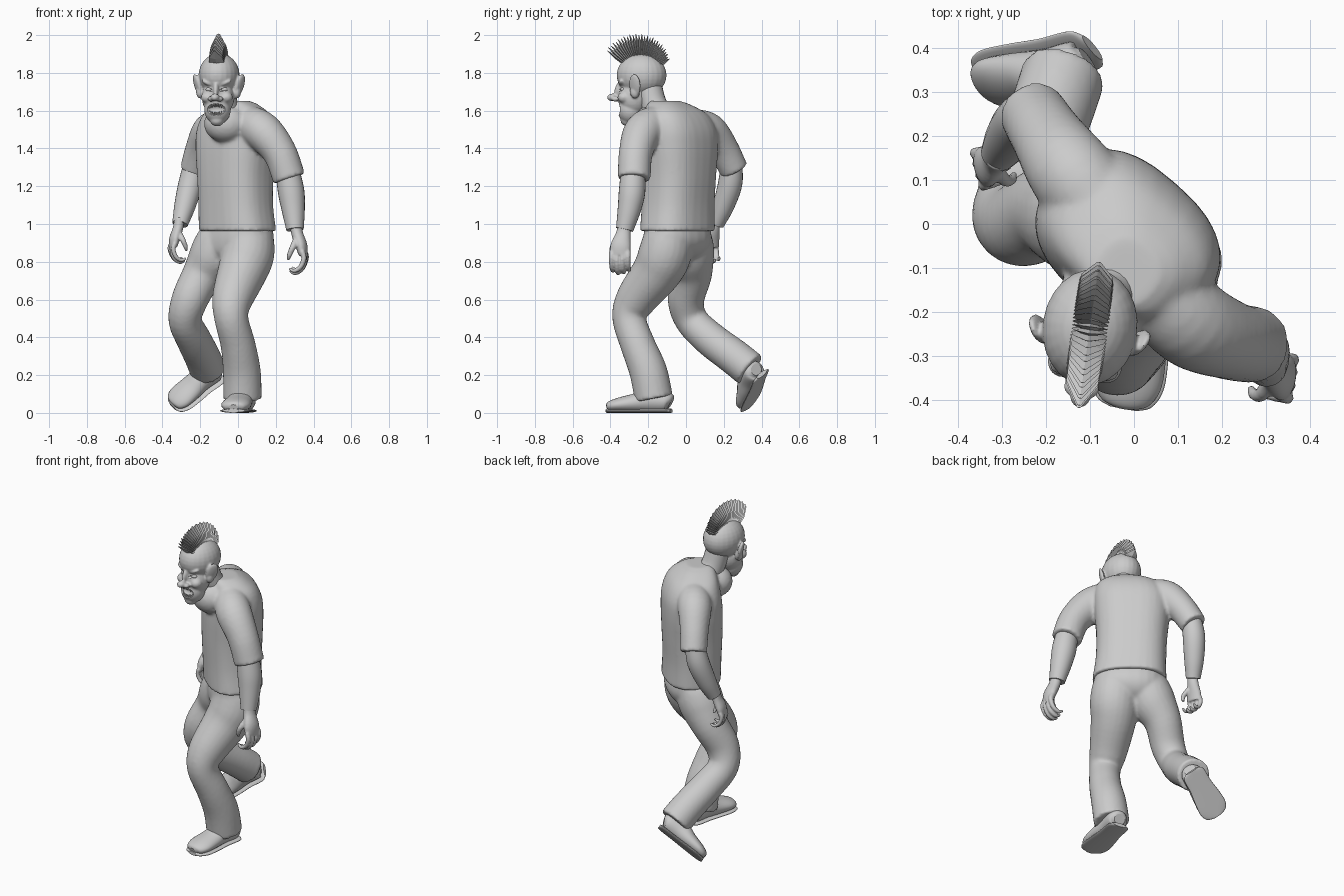
import bpy, bmesh, math
from mathutils import Matrix, Vector

if "Cube" in bpy.data.objects:
    bpy.data.objects.remove(bpy.data.objects["Cube"])

grey = bpy.data.materials.new("plain_grey")
grey.use_nodes = True
GREY = (0.6, 0.6, 0.6, 1)
grey.diffuse_color = GREY
grey.node_tree.nodes["Principled BSDF"].inputs["Base Color"].default_value = GREY

X, Y, Z = Vector((1, 0, 0)), Vector((0, 1, 0)), Vector((0, 0, 1))


def spline(points, steps):
    """Catmull-Rom resampling of points that carry position and radii."""
    p = [Vector(q if len(q) == 5 else (*q, q[3])) for q in points]
    p = [p[0] * 2 - p[1]] + p + [p[-1] * 2 - p[-2]]
    out = []
    for a, b, c, d in zip(p, p[1:], p[2:], p[3:]):
        for k in range(steps):
            t = k / steps
            out.append((b * 2 + (c - a) * t + (a * 2 - b * 5 + c * 4 - d) * t**2
                        + (b * 3 - a - c * 3 + d) * t**3) / 2)
    return out + [p[-2]]


def tube(bm, points, ref=X, sides=24, steps=5, axis=None, power=1):
    """Closed loft of ellipses along a path; power below 1 makes them boxier."""
    path = spline(points, steps)
    rings = []
    for i, p in enumerate(path):
        t = axis or (path[min(i + 1, len(path) - 1)].xyz - path[max(i - 1, 0)].xyz).normalized()
        u = (ref - t * ref.dot(t)).normalized()
        v = t.cross(u)
        ring = []
        for k in range(sides):
            c, s = (math.copysign(abs(f(math.tau * k / sides)) ** power, f(math.tau * k / sides))
                    for f in (math.cos, math.sin))
            ring.append(bm.verts.new(p.xyz + u * p[3] * c + v * p[4] * s))
        rings.append(ring)
    for r, s in zip(rings, rings[1:]):
        for k in range(sides):
            n = (k + 1) % sides
            bm.faces.new((r[k], r[n], s[n], s[k]))
    bm.faces.new(rings[0][::-1])
    bm.faces.new(rings[-1])


def blob(bm, loc, size, rot=(0, 0, 0)):
    m = Matrix.LocRotScale(Vector(loc), Matrix.Rotation(rot[2], 3, 'Z')
                           @ Matrix.Rotation(rot[1], 3, 'Y') @ Matrix.Rotation(rot[0], 3, 'X'), Vector(size))
    bmesh.ops.create_uvsphere(bm, u_segments=24, v_segments=16, radius=1, matrix=m)


def finish(name, bm, matrix=None, voxel=0, relax=4, smooth=True):
    bmesh.ops.recalc_face_normals(bm, faces=bm.faces[:])
    for f in bm.faces:
        f.smooth = smooth and len(f.verts) < 5
    mesh = bpy.data.meshes.new(name)
    bm.to_mesh(mesh)
    bm.free()
    mesh.materials.append(grey)
    ob = bpy.data.objects.new(name, mesh)
    bpy.context.collection.objects.link(ob)
    if matrix:
        ob.matrix_world = matrix
    if voxel:
        m = ob.modifiers.new("blend", 'REMESH')
        m.mode, m.voxel_size, m.use_smooth_shade = 'VOXEL', voxel, True
        s = ob.modifiers.new("relax", 'SMOOTH')
        s.factor, s.iterations = 0.5, relax
    return ob


# Shirt: twisted boxy torso, collar swell and two short sleeves
across = Vector((0.75, -0.66, 0))
bm = bmesh.new()
tube(bm, [(-.003, -.045, .962, .212, .16), (-.012, -.042, 1.1, .202, .16), (-.015, -.038, 1.25, .203, .166),
          (-.015, -.035, 1.4, .215, .168), (-.012, -.038, 1.5, .215, .16), (-.008, -.057, 1.58, .185, .135),
          (-.01, -.09, 1.63, .12, .1), (-.015, -.11, 1.652, .07, .07)], across, 32, axis=Z, power=.78)
blob(bm, (-.06, -.18, 1.53), (.12, .1, .1))
tube(bm, [(.04, -.14, 1.54, .095), (.13, -.225, 1.49, .103), (.22, -.265, 1.38, .09), (.272, -.275, 1.24, .087)])
tube(bm, [(-.08, .04, 1.51, .1), (-.145, .12, 1.49, .098), (-.195, .195, 1.4, .083), (-.232, .255, 1.285, .076)])
finish("shirt", bm, voxel=.011, relax=3)

# Trousers: pelvis and two bent legs
bm = bmesh.new()
tube(bm, [(0, -.045, 1, .195, .135), (0, -.045, .91, .2, .145), (-.02, -.045, .84, .15, .12),
          (-.04, -.05, .79, .06, .05)], across, axis=Z, power=.85)
tube(bm, [(.065, -.085, 1, .11), (.06, -.095, .92, .132), (.05, -.115, .83, .14), (.02, -.16, .74, .13),
          (-.03, -.265, .6, .108), (-.035, -.3, .5, .09), (0, -.255, .36, .092), (.02, -.2, .22, .1),
          (.024, -.17, .075, .102)])
tube(bm, [(-.06, 0, 1, .1), (-.085, .01, .92, .128), (-.13, .02, .83, .13), (-.19, .03, .73, .107),
          (-.255, 0, .6, .097), (-.28, .03, .49, .088), (-.235, .13, .39, .092), (-.19, .25, .3, .095),
          (-.16, .34, .228, .096)])
finish("trousers", bm, voxel=.011, relax=3)


# Shoes: rounded upper over a thin flat sole
def shoe(name, heel, toe, up):
    heel, toe = Vector(heel), Vector(toe)
    fwd = (toe - heel).normalized()
    up = (Vector(up) - fwd * fwd.dot(up)).normalized()
    m = Matrix((fwd.cross(up), fwd, up)).transposed().to_4x4()
    m.translation = heel
    m = m @ Matrix.Diagonal((1, (toe - heel).length / .345, 1, 1))
    upper = [(0, .005, .05, .035, .03), (0, .03, .06, .06, .056), (0, .12, .065, .063, .062),
             (0, .2, .052, .073, .049), (0, .28, .042, .077, .038), (0, .325, .034, .058, .028),
             (0, .34, .03, .025, .014)]
    b = bmesh.new()
    tube(b, upper)
    finish(name + "_upper", b, m)
    b = bmesh.new()
    tube(b, [(0, y * 1.015 - .002, .011, a + .006, .011) for _, y, _, a, _ in upper])
    finish(name + "_sole", b, m)


shoe("left_shoe", (.04, -.075, 0), (-.025, -.422, 0), (0, 0, 1))
shoe("right_shoe", (-.09, .41, .2), (-.345, .338, .025), (-.09, -.32, .28))

# Bare forearms
for name, pts in (
        ("left_forearm", [(.255, -.28, 1.32, .06), (.28, -.285, 1.18, .07), (.292, -.3, 1.08, .062),
                          (.302, -.325, .97, .046)]),
        ("right_forearm", [(-.225, .24, 1.34, .055), (-.25, .235, 1.22, .064), (-.28, .2, 1.1, .057),
                           (-.307, .16, 1, .042)])):
    bm = bmesh.new()
    tube(bm, pts)
    finish(name, bm)


# Hands: palm, four curled fingers and a thumb, curling inwards
def hand(name, wrist, side, size, turn):
    b = bmesh.new()
    tube(b, [(0, 0, .03, .03, .032), (.01, -.005, -.03, .03, .038), (.033, -.015, -.09, .03, .052),
             (.043, -.018, -.14, .022, .05)])
    for i in range(4):
        y = -.06 + .028 * i
        drop = .012 * abs(i - 1.3)
        tube(b, [(.043, y, -.12, .014), (.053, y, -.17 + drop, .014), (.036, y, -.215 + drop, .013),
                 (.002, y, -.235 + drop, .011), (-.025, y, -.222 + drop, .007)], Y, 10, 3)
    tube(b, [(.01, -.03, -.06, .018), (-.005, -.062, -.1, .016), (-.022, -.062, -.14, .013),
             (-.03, -.05, -.165, .007)], Y, 10, 3)
    m = Matrix.LocRotScale(Vector(wrist), Matrix.Rotation(turn, 3, 'Z'), Vector((side * size, size, size)))
    finish(name, b, m, voxel=.006, relax=2)


hand("left_hand", (.304, -.325, .98), 1, 1.04, -.15)
hand("right_hand", (-.31, .152, 1.005), -1, .9, .25)

# Neck leaning forward
bm = bmesh.new()
tube(bm, [(-.04, -.12, 1.55, .075), (-.07, -.17, 1.63, .07), (-.09, -.2, 1.74, .07)])
finish("neck", bm)

# Head: skull, jaw, cheeks, brows, nose and ears blended together
head_at = Matrix.Translation((-.1, -.235, 0)) @ Matrix.Rotation(math.radians(-8), 4, 'Z')
bm = bmesh.new()
blob(bm, (0, 0, 1.788), (.108, .133, .115))
blob(bm, (0, -.04, 1.67), (.086, .085, .1))
blob(bm, (0, -.058, 1.605), (.07, .07, .078))
blob(bm, (0, -.075, 1.55), (.038, .038, .033))
blob(bm, (0, -.115, 1.715), (.016, .028, .045), (-.35, 0, 0))
blob(bm, (0, -.156, 1.67), (.024, .028, .02))
for s in (-1, 1):
    blob(bm, (s * .024, -.138, 1.662), (.017, .02, .014))
    blob(bm, (s * .052, -.085, 1.67), (.033, .036, .03))
    blob(bm, (s * .04, -.096, 1.745), (.042, .022, .014), (0, -s * .35, 0))
    blob(bm, (s * .113, -.02, 1.735), (.014, .036, .062), (-.15, s * .25, -s * .5))
    blob(bm, (s * .098, -.022, 1.7), (.022, .026, .036))
head = finish("head", bm, head_at, voxel=.006, relax=3)

# Hidden cutter that opens the wide grin and the eye sockets
bm = bmesh.new()
blob(bm, (0, -.125, 1.606), (.054, .036, .032))
for s in (-1, 1):
    blob(bm, (s * .04, -.122, 1.713), (.024, .022, .011), (0, -s * .3, 0))
cutter = finish("face_cutter", bm, head_at)
cutter.hide_render = True
cutter.display_type = 'WIRE'
cut = head.modifiers.new("openings", 'BOOLEAN')
cut.operation, cut.object, cut.solver = 'DIFFERENCE', cutter, 'EXACT'

# Eyes set back in their sockets
for name, s in (("left_eye", 1), ("right_eye", -1)):
    bm = bmesh.new()
    blob(bm, (s * .039, -.092, 1.712), (.02, .016, .012))
    finish(name, bm, head_at)

# Pointed teeth in two rows
bm = bmesh.new()
for row in (-1, 1):
    for i in range(-4, 5):
        x = i * .0095
        z = 1.606 + row * .023 * math.sqrt(1 - (x / .05) ** 2)
        m = Matrix.Translation((x, -.115 + 9 * x * x, z)) @ Matrix.Rotation(math.pi if row > 0 else 0, 4, 'X')
        bmesh.ops.create_cone(bm, cap_ends=True, segments=6, radius1=.005, radius2=.002, depth=.02, matrix=m)
finish("teeth", bm, head_at, smooth=False)

# Crest: fan of broad blades with pointed tips over the skull
bm = bmesh.new()
COUNT = 28
for i in range(COUNT):
    f = i / (COUNT - 1)
    length = .125 - .058 * f ** 2 + .006 * (i % 2)
    root = (Matrix.Translation((0, 0, 1.788)) @ Matrix.Rotation(math.radians(55 - 115 * f), 4, 'X')
            @ Matrix.Translation((0, 0, .1)) @ Matrix.Diagonal((1, .3, length, 1)))
    for low, high, wide, narrow in ((0, .5, .042, .036), (.5, 1, .036, .004)):
        bmesh.ops.create_cone(bm, cap_ends=True, segments=4, radius1=wide, radius2=narrow, depth=high - low,
                              matrix=root @ Matrix.Translation((0, 0, (low + high) / 2)))
finish("hair_crest", bm, head_at, smooth=False)
